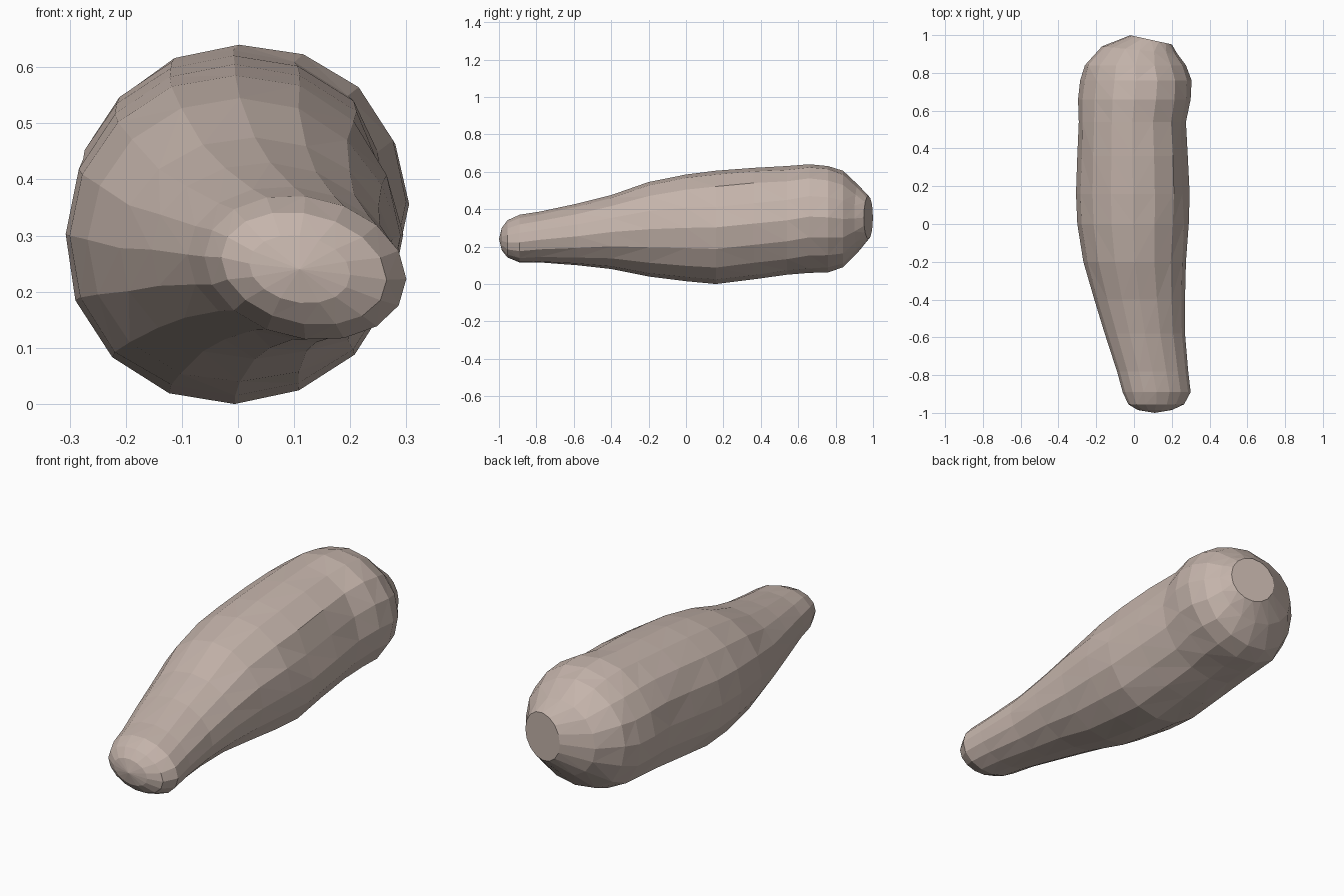
import bpy, bmesh, math, random

random.seed(4)
SIDES = 16

# Cross-sections: y, left x, right x, bottom z, top z, tilt, skew, upper-right bulge, lower-left bulge
RINGS = [
    (-0.985, 0.02, 0.20, 0.180, 0.300, 0, -0.01, 0, 0),
    (-0.955, -0.03, 0.265, 0.142, 0.340, 0, -0.02, 0, 0),
    (-0.89, -0.06, 0.30, 0.115, 0.370, 0, -0.02, 0, 0),
    (-0.78, -0.09, 0.287, 0.115, 0.387, 0, -0.015, 0, 0),
    (-0.58, -0.155, 0.27, 0.100, 0.430, 0, -0.01, 0, 0.01),
    (-0.40, -0.21, 0.27, 0.080, 0.475, 0, 0, 0, 0.02),
    (-0.20, -0.268, 0.275, 0.040, 0.545, 0, 0, 0, 0.03),
    (0.00, -0.30, 0.29, 0.015, 0.585, 0, 0, 0.01, 0.03),
    (0.16, -0.307, 0.295, 0.000, 0.605, 0, 0, 0.02, 0.03),
    (0.36, -0.30, 0.285, 0.025, 0.620, 0, 0, 0.03, 0.05),
    (0.54, -0.292, 0.275, 0.050, 0.630, 0, 0, 0.02, 0.06),
    (0.66, -0.296, 0.300, 0.060, 0.640, 0, 0.01, 0, 0.06),
    (0.76, -0.285, 0.305, 0.062, 0.630, 0, 0.01, 0, 0.06),
    (0.84, -0.26, 0.275, 0.090, 0.605, 0, 0, 0, 0.04),
    (0.92, -0.17, 0.230, 0.170, 0.530, -0.10, 0, 0, 0),
    (0.975, -0.02, 0.20, 0.240, 0.470, -0.22, 0, 0, 0),
]


def bump(a, degrees, width=0.4):
    return math.exp(-((a - math.radians(degrees)) / width) ** 2)


def add_ring(bm, y, x0, x1, z0, z1, tilt, skew, upper, lower):
    cx, cz = (x0 + x1) / 2, (z0 + z1) / 2
    ring = []
    for i in range(SIDES):
        a = 2 * math.pi * i / SIDES
        r = 1 + upper * bump(a, 52) + lower * bump(a, 228)
        # shallow valley along the right side, with small lumps
        r -= 0.06 * bump(a, 22, 0.2) * math.exp(-((y - 0.25) / 0.25) ** 2)
        if i % 4 and lower:
            r += random.uniform(-0.008, 0.012)
        dx = math.cos(a) * r * (x1 - x0) / 2
        dz = math.sin(a) * r * (z1 - z0) / 2 + skew * math.cos(a)
        ring.append(bm.verts.new((cx + dx, y + tilt * dx, cz + dz)))
    return ring


# Tapered lumpy body, flat shaded
bm = bmesh.new()
rings = [add_ring(bm, *r) for r in RINGS]
sides = []
for a, b in zip(rings, rings[1:]):
    for i in range(SIDES):
        j = (i + 1) % SIDES
        sides.append(bm.faces.new((a[i], a[j], b[j], b[i])))
bmesh.ops.triangulate(bm, faces=sides, quad_method='SHORT_EDGE')

# Rounded narrow tip and flat cut end
tip = bm.verts.new((0.11, -1.0, 0.24))
for i in range(SIDES):
    bm.faces.new((tip, rings[0][(i + 1) % SIDES], rings[0][i]))
bm.faces.new(rings[-1])
bmesh.ops.recalc_face_normals(bm, faces=bm.faces)

mesh = bpy.data.meshes.new("tapered_body")
bm.to_mesh(mesh)
bm.free()
body = bpy.data.objects.new("tapered_body", mesh)
bpy.context.collection.objects.link(body)

mat = bpy.data.materials.new("dull_brown")
mat.diffuse_color = (0.56, 0.46, 0.41, 1)
mesh.materials.append(mat)
